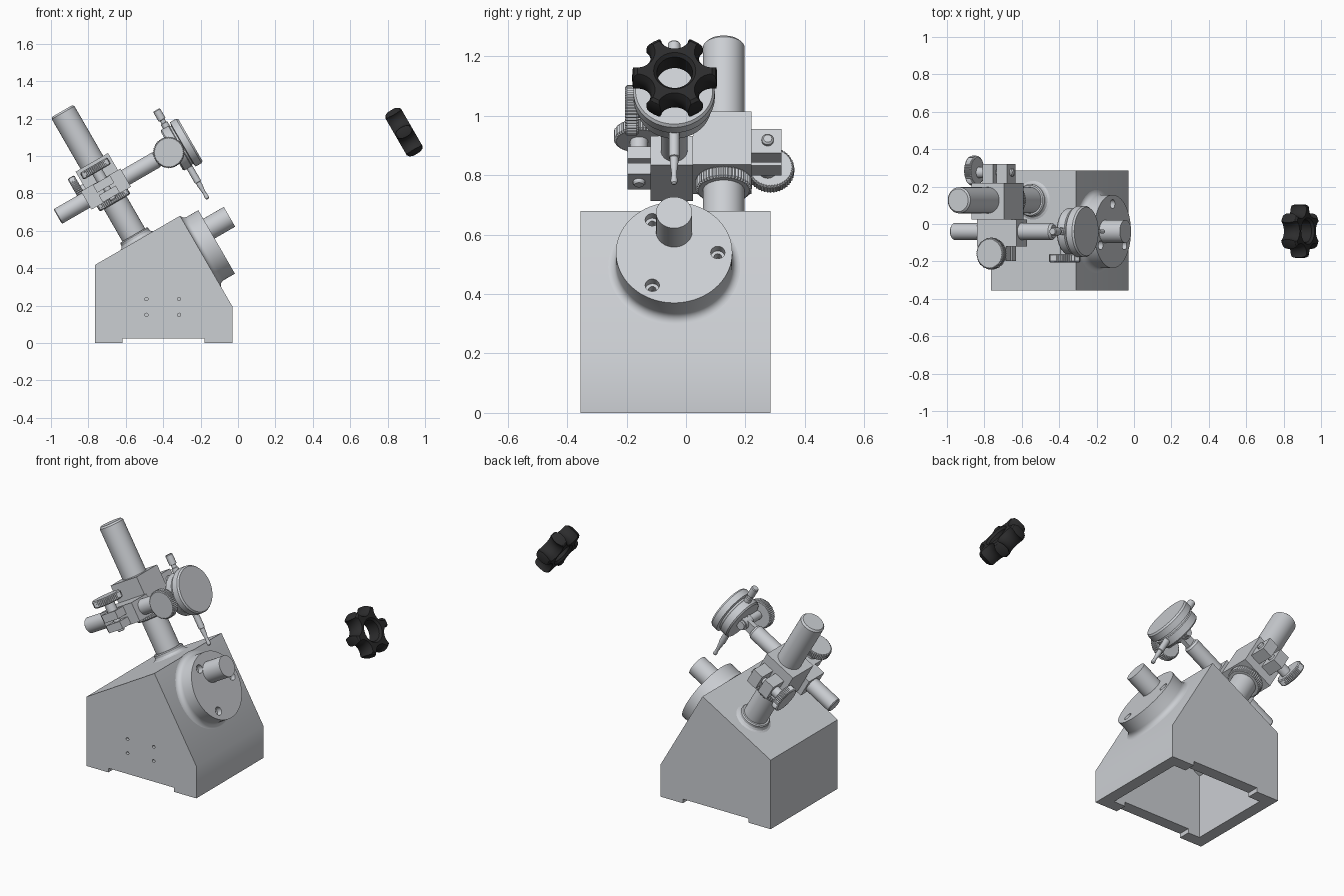
import bpy, bmesh, math
from mathutils import Matrix, Vector

if "Cube" in bpy.data.objects:
    bpy.data.objects.remove(bpy.data.objects["Cube"])


def material(name, rgb):
    m = bpy.data.materials.new(name)
    m.use_nodes = True
    m.diffuse_color = (*rgb, 1)
    m.node_tree.nodes["Principled BSDF"].inputs["Base Color"].default_value = (*rgb, 1)
    return m


GREY = material("light grey metal", (0.60, 0.62, 0.65))
BLACK = material("black plastic", (0.025, 0.025, 0.026))

# Tilted frame: X runs out along the spindle, Z runs up the column
TILT = Matrix.Rotation(math.radians(-30), 4, 'Y')
FLAT = Matrix.Identity(4)
AXES = {'X': Matrix.Rotation(math.pi / 2, 4, 'Y'),
        'Y': Matrix.Rotation(-math.pi / 2, 4, 'X'),
        'Z': FLAT}


def finish(name, bm, matrix, mat, smooth=True):
    bmesh.ops.transform(bm, matrix=matrix, verts=bm.verts)
    bmesh.ops.recalc_face_normals(bm, faces=bm.faces)
    me = bpy.data.meshes.new(name)
    bm.to_mesh(me)
    bm.free()
    me.materials.append(mat)
    ob = bpy.data.objects.new(name, me)
    bpy.context.collection.objects.link(ob)
    if smooth:
        shade(ob)
    return ob


def shade(ob):
    bpy.ops.object.select_all(action='DESELECT')
    ob.select_set(True)
    bpy.context.view_layer.objects.active = ob
    bpy.ops.object.shade_smooth_by_angle(angle=math.radians(30))


def lathe(name, axis, pos, profile, segs=48, mat=GREY, frame=TILT, knurl=0.0):
    """Closed turned part: profile is (radius, height) from one end to the other."""
    bm = bmesh.new()
    rings = []
    for r, h in profile:
        ring = []
        for i in range(segs):
            a = 2 * math.pi * i / segs
            q = r - knurl * (i % 2)
            ring.append(bm.verts.new((q * math.cos(a), q * math.sin(a), h)))
        rings.append(ring)
    for lo, hi in zip(rings, rings[1:]):
        for i in range(segs):
            j = (i + 1) % segs
            bm.faces.new((lo[i], lo[j], hi[j], hi[i]))
    bm.faces.new(rings[0][::-1])
    bm.faces.new(rings[-1])
    return finish(name, bm, frame @ Matrix.Translation(pos) @ AXES[axis], mat, knurl == 0)


def rod(name, axis, pos, r, length, **kw):
    return lathe(name, axis, pos, [(r, 0), (r, length)], **kw)


def knob(name, axis, pos, r, h):
    c = 0.006
    return lathe(name, axis, pos, [(r - c, 0), (r, c), (r, h - c), (r - c, h)],
                 segs=96, knurl=0.004)


def box(name, xs, ys, zs, frame=TILT):
    bm = bmesh.new()
    bmesh.ops.create_cube(bm, size=1)
    for v in bm.verts:
        v.co = Vector((xs[v.co.x > 0], ys[v.co.y > 0], zs[v.co.z > 0]))
    return finish(name, bm, frame, GREY, False)


def prism(name, outline, y0, y1):
    bm = bmesh.new()
    face = bm.faces.new([bm.verts.new((x, y0, z)) for x, z in outline])
    ext = bmesh.ops.extrude_face_region(bm, geom=[face])
    for v in ext["geom"]:
        if isinstance(v, bmesh.types.BMVert):
            v.co.y = y1
    return finish(name, bm, FLAT, GREY, False)


def cut(ob, *cutters):
    for c in cutters:
        c.hide_render = True
        mod = ob.modifiers.new("cut", 'BOOLEAN')
        mod.operation = 'DIFFERENCE'
        mod.solver = 'EXACT'
        mod.object = c
        bpy.context.view_layer.objects.active = ob
        bpy.ops.object.modifier_apply(modifier=mod.name)
        bpy.data.objects.remove(c)
    shade(ob)


# Hollow base housing
base = prism("base_housing", [(-.765, 0), (-.765, .417), (-.31, .68), (-.03, .195), (-.03, 0)],
             -.355, .285)
cavity = prism("cavity", [(-.695, -.1), (-.695, .377), (-.335, .585), (-.1, .177), (-.1, -.1)],
               -.285, .215)
slot = box("slot", (-.618, -.178), (-.5, .5), (-.1, .025), FLAT)
screw_holes = [rod("screw_hole", 'Y', (x, -.4, z), .009, .075, segs=16, frame=FLAT)
               for x in (-.49, -.315) for z in (.15, .235)]
cut(base, cavity, slot, *screw_holes)

# Spindle flange with filleted foot and counterbored holes
CY, CT = -.04, .525
fillet = [(.196 + .03 * (1 - math.sin(a)), .03 * (1 - math.cos(a)))
          for a in [math.pi / 2 * i / 6 for i in range(7)]]
flange = lathe("spindle_flange", 'X', (.071, CY, CT),
               fillet + [(.196, .1)], segs=72)
bores = []
for k in range(3):
    a = 2 * math.pi * k / 3
    y, t = CY + .147 * math.cos(a), CT + .147 * math.sin(a)
    bores.append(rod("counterbore", 'X', (.14, y, t), .024, .06, segs=24))
    bores.append(rod("bore", 'X', (.11, y, t), .013, .06, segs=24))
cut(flange, *bores)
rod("spindle", 'X', (.16, CY, .607), .061, .138)

# Column with its foot collar and knurled height ring
CS, CLY = -.194, .127
lathe("column", 'Z', (CS, CLY, 0), [(.07, .7), (.07, 1.534), (.061, 1.544)])
lathe("column_collar", 'Z', (CS, CLY, .743),
      [(.105, 0), (.092, .006), (.086, .016), (.086, .03), (.08, .036)])
knob("height_ring", 'Z', (CS, CLY, .977), .095, .043)

# Column clamp: block, split lugs, bolt and knob
box("column_clamp_block", (-.294, -.094), (.024, .22), (1.02, 1.227))
for i, xs in enumerate([(-.26, -.195), (-.175, -.11)]):
    box(f"column_clamp_lug_{i}", xs, (.21, .322), (1.074, 1.168))
lathe("column_clamp_bolt", 'X', (-.32, .275, 1.121),
      [(.03, 0), (.03, .06), (.02, .061), (.02, .22), (.014, .226)], segs=32)
knob("column_clamp_knob", 'X', (-.352, .285, 1.135), .08, .042)

# Arm clamp: block, split lugs, bolt and knob
box("arm_clamp_block", (-.322, -.078), (-.12, .024), (1.009, 1.122))
for i, zs in enumerate([(1.012, 1.056), (1.072, 1.119)]):
    box(f"arm_clamp_lug_{i}", (-.25, -.145), (-.197, -.11), zs)
lathe("arm_clamp_bolt", 'Z', (CS, -.158, 0),
      [(.016, .998), (.02, 1.004), (.02, 1.11), (.03, 1.111), (.03, 1.18)], segs=32)
knob("arm_clamp_knob", 'Z', (CS, -.158, 1.168), .085, .042)

# Cross arm with a flat tongue and swivel pin at its end
AT = 1.067
lathe("cross_arm", 'X', (0, CY, AT),
      [(.04, -.497), (.045, -.492), (.045, .11), (.036, .122)])
box("arm_tongue", (.11, .19), (-.054, -.026), (AT - .03, AT + .03))
rod("tongue_eye", 'Y', (.185, -.054, AT), .032, .028, segs=32)
for i, y in enumerate((-.075, -.026)):
    box(f"indicator_ear_{i}", (.185, .225), (y, y + .02), (AT - .03, AT + .03))
    rod(f"ear_eye_{i}", 'Y', (.187, y, AT), .03, .02, segs=32)
rod("swivel_pin", 'Y', (.189, -.17, AT), .025, .18, segs=32)
knob("swivel_knob", 'Y', (.189, -.205, AT), .085, .045)

# Dial indicator: case with bezel, stem, probe and lift rod
lathe("indicator_case", 'X', (.207, CY, AT),
      [(.118, 0), (.125, .008), (.125, .05), (.118, .054), (.118, .064),
       (.137, .068), (.137, .105), (.13, .115)], segs=72)
lathe("indicator_stem", 'Z', (.245, CY, 0),
      [(.004, .747), (.01, .752), (.012, .762), (.01, .772), (.009, .79), (.014, .83),
       (.014, .85), (.018, .852), (.018, .95)], segs=24)
lathe("indicator_lift_rod", 'Z', (.245, CY, 0),
      [(.02, 1.18), (.02, 1.215), (.014, 1.217), (.014, 1.235), (.021, 1.237),
       (.021, 1.292), (.017, 1.297)], segs=24)

# Scalloped handwheel with a through hole
W = (1.283, CY + .002, .533)
wheel = lathe("handwheel", 'X', W,
              [(.126, 0), (.137, .008), (.143, .025), (.143, .073), (.137, .09), (.126, .098)],
              segs=72, mat=BLACK)
scallops = []
for k in range(6):
    a = math.pi * (2 * k + 1) / 6
    p = (W[0], W[1] + .147 * math.cos(a), W[2] + .147 * math.sin(a))
    scallops.append(lathe("scallop", 'X', p,
                          [(.066, -.01), (.052, .018), (.047, .035), (.047, .063),
                           (.052, .08), (.066, .108)], segs=36, mat=BLACK))
hole = lathe("hub_hole", 'X', W,
             [(.08, -.01), (.06, .012), (.06, .086), (.08, .108)], mat=BLACK)
cut(wheel, hole, *scallops)
